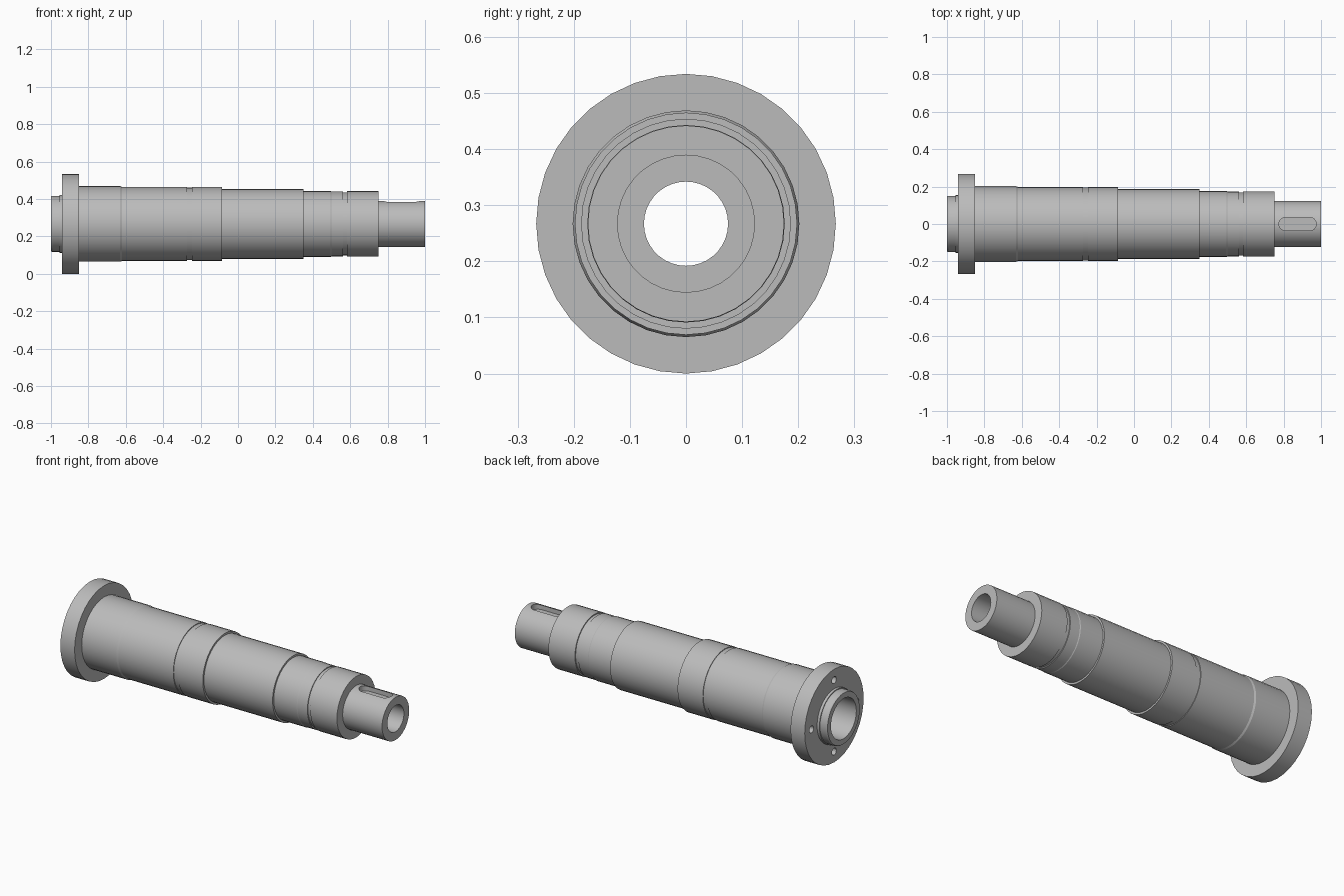
import bpy, bmesh
from math import cos, sin, pi
from mathutils import Matrix, Vector

SIDES = 36
AXIS_Z = 0.267

cube = bpy.data.objects.get("Cube")
if cube:
    bpy.data.objects.remove(cube, do_unlink=True)

steel = bpy.data.materials.new("steel_grey")
steel.use_nodes = True
grey = (0.5, 0.5, 0.5, 1)
steel.diffuse_color = grey
steel.node_tree.nodes["Principled BSDF"].inputs["Base Color"].default_value = grey


def make_object(name, bm):
    bmesh.ops.recalc_face_normals(bm, faces=bm.faces)
    mesh = bpy.data.meshes.new(name)
    bm.to_mesh(mesh)
    bm.free()
    mesh.materials.append(steel)
    obj = bpy.data.objects.new(name, mesh)
    bpy.context.collection.objects.link(obj)
    return obj


def lathe(name, profile):
    """Revolve a closed (x, radius) outline around the shaft axis."""
    bm = bmesh.new()
    rings = []
    for i in range(SIDES):
        a = 2 * pi * i / SIDES
        rings.append([bm.verts.new((x, r * sin(a), AXIS_Z + r * cos(a))) for x, r in profile])
    n = len(profile)
    for i in range(SIDES):
        a, b = rings[i], rings[(i + 1) % SIDES]
        for j in range(n):
            k = (j + 1) % n
            bm.faces.new((a[j], a[k], b[k], b[j]))
    return make_object(name, bm)


def cut(target, cutter):
    mod = target.modifiers.new(cutter.name, "BOOLEAN")
    mod.operation = "DIFFERENCE"
    mod.solver = "EXACT"
    mod.object = cutter
    bpy.context.view_layer.objects.active = target
    bpy.ops.object.modifier_apply(modifier=mod.name)
    bpy.data.objects.remove(cutter, do_unlink=True)


# Stepped hollow shaft: spigot, flange, journals, grooves, drive end, bore
outer = [
    (-1, 0.146), (-0.993, 0.15), (-0.955, 0.15), (-0.955, 0.155), (-0.94, 0.155),
    (-0.94, 0.267), (-0.85, 0.267), (-0.85, 0.202),
    (-0.63, 0.202), (-0.62, 0.198),
    (-0.272, 0.198), (-0.272, 0.194), (-0.245, 0.194), (-0.245, 0.198),
    (-0.085, 0.198), (-0.085, 0.187), (0.35, 0.187), (0.35, 0.176),
    (0.495, 0.176), (0.5, 0.174),
    (0.562, 0.174), (0.562, 0.169), (0.582, 0.169), (0.582, 0.175),
    (0.75, 0.175), (0.75, 0.123), (1, 0.123),
]
bore = [(1, 0.075), (0.6, 0.075), (0.55, 0.115), (-1, 0.115)]
shaft = lathe("stepped_shaft", outer + bore)

# Keyway with rounded ends on top of the drive end
half_width, inner_x, outer_x = 0.035, 0.81, 0.94
bm = bmesh.new()
outline = []
for centre, start in ((outer_x, -pi / 2), (inner_x, pi / 2)):
    for i in range(13):
        a = start + pi * i / 12
        outline.append(bm.verts.new((centre + half_width * cos(a), half_width * sin(a), AXIS_Z + 0.092)))
floor = bm.faces.new(outline)
top = bmesh.ops.extrude_face_region(bm, geom=[floor])["geom"]
bmesh.ops.translate(bm, vec=(0, 0, 0.1), verts=[v for v in top if isinstance(v, bmesh.types.BMVert)])
cut(shaft, make_object("keyway_cutter", bm))

# Four blind bolt holes in the outer flange face
bm = bmesh.new()
for i in range(4):
    a = i * pi / 2
    place = Matrix.Translation(Vector((-0.93, 0.205 * sin(a), AXIS_Z + 0.205 * cos(a))))
    bmesh.ops.create_cone(bm, cap_ends=True, segments=16, radius1=0.02, radius2=0.02,
                          depth=0.1, matrix=place @ Matrix.Rotation(pi / 2, 4, "Y"))
cut(shaft, make_object("bolt_hole_cutter", bm))

# Smooth round walls, crisp shoulders
bpy.ops.object.select_all(action="DESELECT")
shaft.select_set(True)
bpy.context.view_layer.objects.active = shaft
bpy.ops.object.shade_smooth_by_angle(angle=pi / 9)
